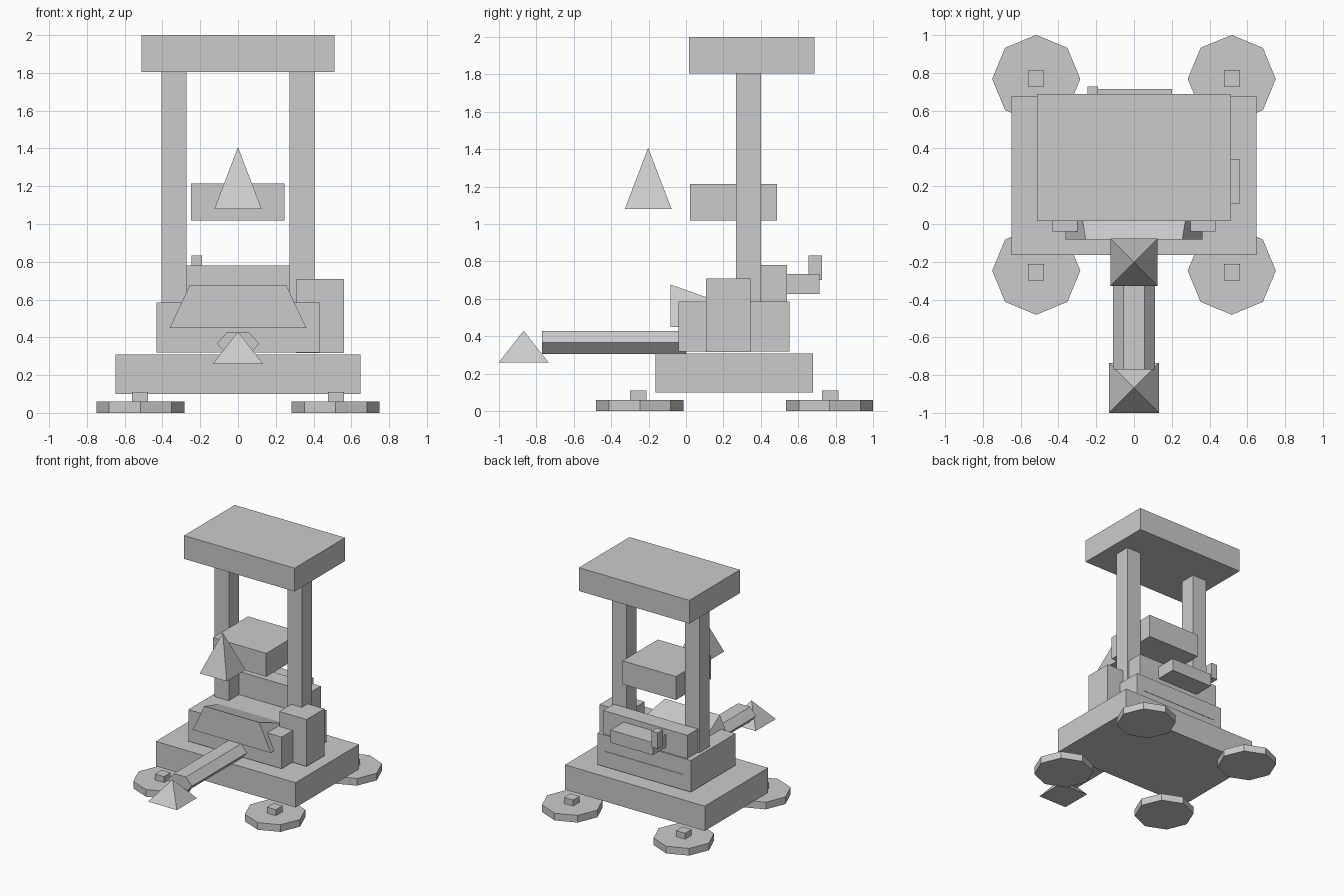
import bpy, math

if "Cube" in bpy.data.objects:
    bpy.data.objects.remove(bpy.data.objects["Cube"])

grey = bpy.data.materials.new("light_grey")
grey.diffuse_color = (0.6, 0.6, 0.6, 1)
grey.use_nodes = True
grey.node_tree.nodes["Principled BSDF"].inputs["Base Color"].default_value = grey.diffuse_color


def mesh(name, verts, faces):
    me = bpy.data.meshes.new(name)
    me.from_pydata(verts, [], faces)
    me.materials.append(grey)
    ob = bpy.data.objects.new(name, me)
    bpy.context.collection.objects.link(ob)
    return ob


def box(name, x0, x1, y0, y1, z0, z1):
    v = [(x, y, z) for z in (z0, z1) for x, y in ((x0, y0), (x1, y0), (x1, y1), (x0, y1))]
    return mesh(name, v, [(3, 2, 1, 0), (4, 5, 6, 7)] +
                [(i, (i + 1) % 4, (i + 1) % 4 + 4, i + 4) for i in range(4)])


def prism(name, bottom, top):
    """Join two matching rings, counter-clockwise seen from the second one."""
    n = len(bottom)
    return mesh(name, bottom + top,
                [tuple(reversed(range(n))), tuple(range(n, 2 * n))] +
                [(i, (i + 1) % n, (i + 1) % n + n, i + n) for i in range(n)])


def pyramid(name, cy, half, z0, z1):
    v = [(a * half, cy + b * half, z0) for a, b in ((-1, -1), (1, -1), (1, 1), (-1, 1))]
    return mesh(name, v + [(0, cy, z1)],
                [(3, 2, 1, 0)] + [(i, (i + 1) % 4, 4) for i in range(4)])


# Chassis and body
box("chassis", -0.648, 0.648, -0.163, 0.677, 0.10, 0.308)
box("body", -0.432, 0.432, -0.04, 0.553, 0.32, 0.585)
box("side_tank", 0.307, 0.56, 0.108, 0.345, 0.317, 0.71)
box("rear_block", -0.39, 0.39, 0.40, 0.54, 0.57, 0.78)
box("rear_ledge", -0.192, 0.2, 0.53, 0.714, 0.627, 0.733)
box("rear_knob", -0.247, -0.19, 0.655, 0.727, 0.70, 0.833)

# Sloped front wedge, tapering to an edge at the back
mesh("front_wedge",
     [(-0.362, -0.083, 0.45), (0.362, -0.083, 0.45), (0.362, 0.556, 0.45),
      (-0.362, 0.556, 0.45), (-0.255, -0.083, 0.677), (0.255, -0.083, 0.677)],
     [(3, 2, 1, 0), (0, 1, 5, 4), (4, 5, 2, 3), (1, 2, 5), (0, 4, 3)])

# Roof, posts and hanging block
box("roof", -0.512, 0.512, 0.017, 0.687, 1.805, 2.0)
box("centre_block", -0.248, 0.247, 0.021, 0.487, 1.018, 1.214)
for s, side in ((-1, "left"), (1, "right")):
    a, b = sorted((s * 0.272, s * 0.405))
    box(side + "_post", a, b, 0.266, 0.401, 0.55, 1.82)

# Octagonal feet with small stems
for s, side in ((-1, "left"), (1, "right")):
    for cy, end in ((-0.247, "front"), (0.767, "rear")):
        ring = [(s * 0.517 + 0.233 * math.cos(i * math.pi / 4),
                 cy + 0.233 * math.sin(i * math.pi / 4)) for i in range(8)]
        prism(f"{end}_{side}_foot", [(x, y, 0) for x, y in ring],
              [(x, y, 0.06) for x, y in ring])
        sy = -0.255 if end == "front" else 0.77
        box(f"{end}_{side}_stem", s * 0.519 - 0.042, s * 0.519 + 0.042,
            sy - 0.044, sy + 0.044, 0.055, 0.11)

# Flattened hexagonal front beam
hexa = [(0.112 * math.cos(i * math.pi / 3), 0.367 + 0.0715 * math.sin(i * math.pi / 3))
        for i in range(6)]
prism("front_beam", [(x, 0.0, z) for x, z in hexa], [(x, -0.77, z) for x, z in hexa])

# Pyramids
pyramid("beam_tip", -0.867, 0.133, 0.26, 0.43)
pyramid("floating_pyramid", -0.202, 0.125, 1.08, 1.407)
